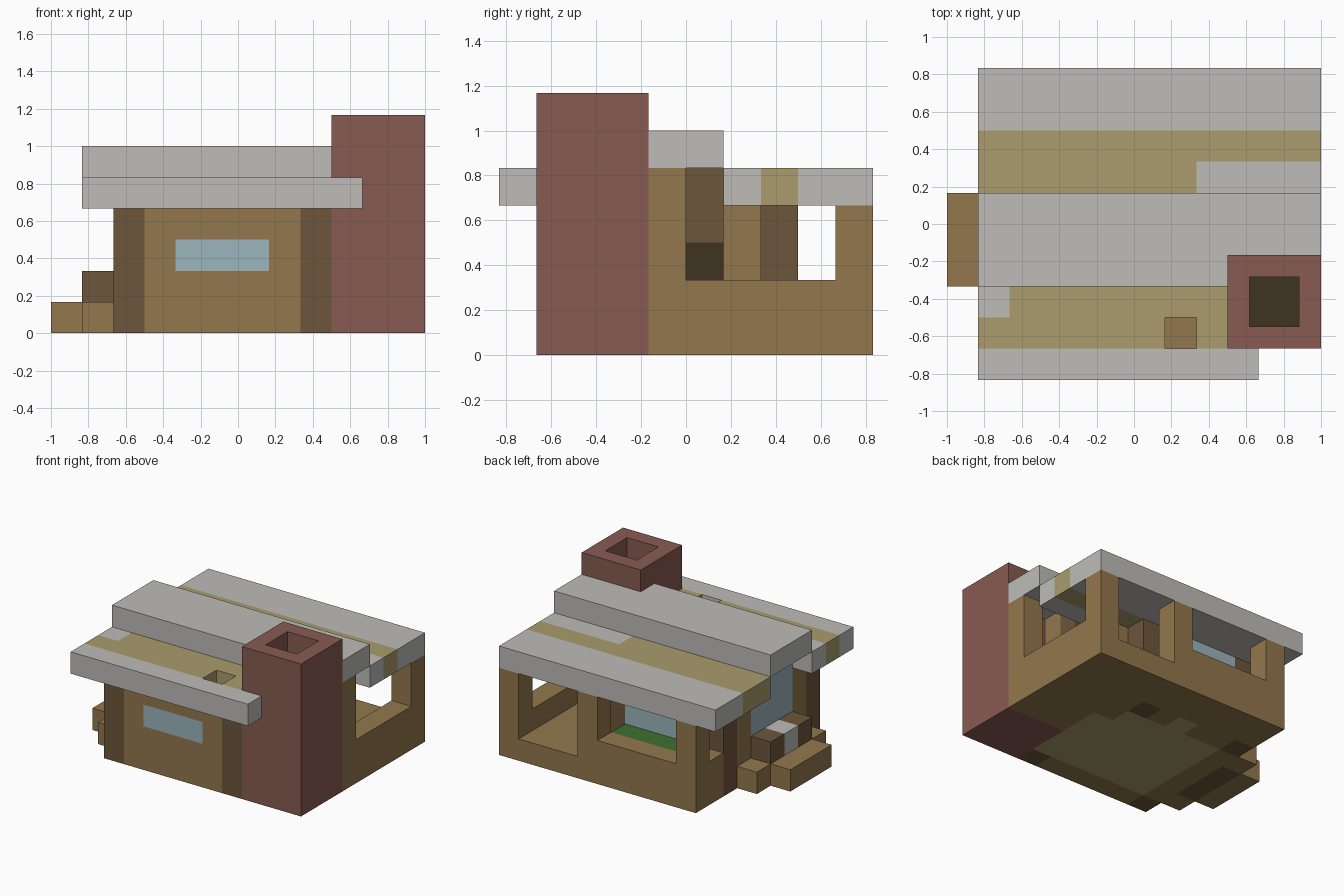
import bpy
import bmesh
from mathutils import Vector

cube = bpy.data.objects.get("Cube")
if cube:
    bpy.data.objects.remove(cube, do_unlink=True)

CELL = 1 / 6  # the house sits on a regular block grid


def to_linear(code):
    def channel(c):
        c /= 255
        return c / 12.92 if c <= 0.04045 else ((c + 0.055) / 1.055) ** 2.4
    return [channel(b) for b in bytes.fromhex(code)] + [1.0]


def make_material(name, code):
    mat = bpy.data.materials.new(name)
    mat.use_nodes = True
    color = to_linear(code)
    mat.diffuse_color = color
    shader = next(n for n in mat.node_tree.nodes if n.type == 'BSDF_PRINCIPLED')
    shader.inputs["Base Color"].default_value = color
    shader.inputs["Roughness"].default_value = 0.9
    return mat


wood = make_material("light wood", "93774d")
log = make_material("dark log", "6d563b")
stone = make_material("pale grey stone", "bdbcb8")
plank = make_material("yellow plank", "aa9c6d")
brick = make_material("red brick", "885b52")
glass = make_material("pale blue glass", "9bb5bd")
grass = make_material("green grass", "3d7030")
soot = make_material("soot", "403422")


def block(name, material, x, y, z):
    """Box spanning the given grid ranges along each axis."""
    bm = bmesh.new()
    bmesh.ops.create_cube(bm, size=1)
    for v in bm.verts:
        v.co = Vector(r[0] if c < 0 else r[1] for c, r in zip(v.co, (x, y, z))) * CELL
    mesh = bpy.data.meshes.new(name)
    bm.to_mesh(mesh)
    bm.free()
    mesh.materials.append(material)
    obj = bpy.data.objects.new(name, mesh)
    bpy.context.collection.objects.link(obj)
    return obj


# Height ranges shared by many parts
BASE, SILL, OPENING, ROOF, RIDGE = (0, 1), (1, 2), (2, 4), (4, 5), (5, 6)
STOREY, ABOVE_BASE = (0, 4), (1, 4)
# Depth ranges shared by many parts
FRONT, INNER_BACK, GARDEN, BACK = (-4, -3), (2, 3), (3, 4), (4, 5)
LEFT_WALL = (-4, -3)

# Indoor floor
block("room_floor", plank, (-3, 3), (-3, 1), BASE)
block("room_floor_back", plank, (-3, 2), (1, 2), BASE)
block("door_floor", plank, (-1, 0), INNER_BACK, BASE)

# Terrace base around the room
block("terrace_side_base", wood, (3, 6), (-1, 5), BASE)
block("terrace_back_base", wood, (-4, 3), (3, 5), BASE)
block("terrace_corner_base", wood, (2, 3), (1, 3), BASE)
block("inner_wall_base_a", wood, (-3, -1), INNER_BACK, BASE)
block("inner_wall_base_b", wood, (0, 1), INNER_BACK, BASE)

# Log corner posts
for i, (x, y) in enumerate([(LEFT_WALL, FRONT), ((2, 3), FRONT),
                            (LEFT_WALL, INNER_BACK), ((1, 2), INNER_BACK)]):
    block(f"log_post_{i}", log, x, y, STOREY)

# Front wall with its wide window
block("front_wall_lower", wood, (-3, 2), FRONT, (0, 2))
block("front_wall_upper", wood, (-3, 2), FRONT, (3, 4))
block("front_window", glass, (-2, 1), FRONT, (2, 3))
for side, x in (("left", (1, 2)), ("right", (-3, -2))):
    block(f"front_wall_{side}", wood, x, FRONT, (2, 3))

# Side wall with the tall gable window
block("side_wall_lower", wood, LEFT_WALL, (-3, 2), (0, 2))
block("gable_window", glass, LEFT_WALL, (-2, 1), (2, 5))
for end, y in (("front", (-3, -2)), ("back", (1, 2))):
    block(f"side_wall_{end}", wood, LEFT_WALL, y, OPENING)

# Inner back wall with window over the planted strip
block("inner_wall_sill", wood, (-3, 1), INNER_BACK, SILL)
block("inner_back_window", glass, (-3, 1), INNER_BACK, OPENING)
block("planted_strip", grass, (-3, 1), GARDEN, SILL)

# Inner wall towards the side terrace, with a dark door under a lintel
block("terrace_wall_back", wood, (2, 3), (1, 2), ABOVE_BASE)
block("terrace_wall_front", wood, (3, 4), (-1, 0), (1, 5))
block("door_lintel", log, (3, 4), (0, 1), (3, 5))
block("terrace_door", soot, (3, 4), (0, 1), (1, 3))

# Outer terrace walls and pillars
block("back_parapet", wood, (-4, 2), BACK, SILL)
block("garden_end_parapet", wood, LEFT_WALL, GARDEN, SILL)
block("terrace_parapet", wood, (5, 6), (-1, 4), SILL)
block("gable_pillar", wood, (5, 6), (-1, 0), (2, 5))
for i, x in enumerate([LEFT_WALL, (1, 2)]):
    block(f"back_pillar_{i}", wood, x, BACK, OPENING)
block("back_corner_pillar", wood, (5, 6), BACK, ABOVE_BASE)

# Bench and steps below the gable window
block("long_step", wood, (-6, -5), (-2, 1), BASE)
block("bench_base", log, (-5, -4), (-2, 1), BASE)
block("bench_middle", stone, (-5, -4), (-1, 0), SILL)
for end, top, foot in (("front", (-2, -1), (-3, -2)), ("back", (0, 1), (1, 2))):
    block(f"bench_{end}", log, (-5, -4), top, SILL)
    block(f"step_{end}", wood, (-5, -4), foot, BASE)

# Front roof, leaving an opening above the wall
block("front_eave", stone, (-5, 4), (-5, -4), ROOF)
block("front_roof_a", plank, (-5, 1), FRONT, ROOF)
block("front_roof_b", plank, (2, 3), FRONT, ROOF)
block("front_roof_c", plank, (-4, 3), (-3, -2), ROOF)
block("front_roof_patch", stone, (-5, -4), (-3, -2), ROOF)

# Back roof and raised ridge
block("back_eave", stone, (-5, 6), (3, 5), ROOF)
block("back_roof_outer", plank, (-5, 6), (2, 3), ROOF)
block("back_roof_inner", plank, (-5, 2), (1, 2), ROOF)
block("back_roof_patch", stone, (2, 6), (1, 2), ROOF)
block("ridge_back", stone, (-5, 6), (-1, 1), RIDGE)
block("ridge_front", stone, (-5, 3), (-2, -1), RIDGE)

# Chimney with a sunken flue
chimney = block("chimney", brick, (3, 6), (-4, -1), (0, 7))
chimney.data.materials.append(soot)
bm = bmesh.new()
bm.from_mesh(chimney.data)
top = max(bm.faces, key=lambda f: f.calc_center_median().z)
bmesh.ops.inset_region(bm, faces=[top], thickness=CELL)
flue = bmesh.ops.extrude_discrete_faces(bm, faces=[top])["faces"][0]
bmesh.ops.translate(bm, verts=flue.verts, vec=(0, 0, -6 * CELL))
flue.material_index = 1
bm.to_mesh(chimney.data)
bm.free()
